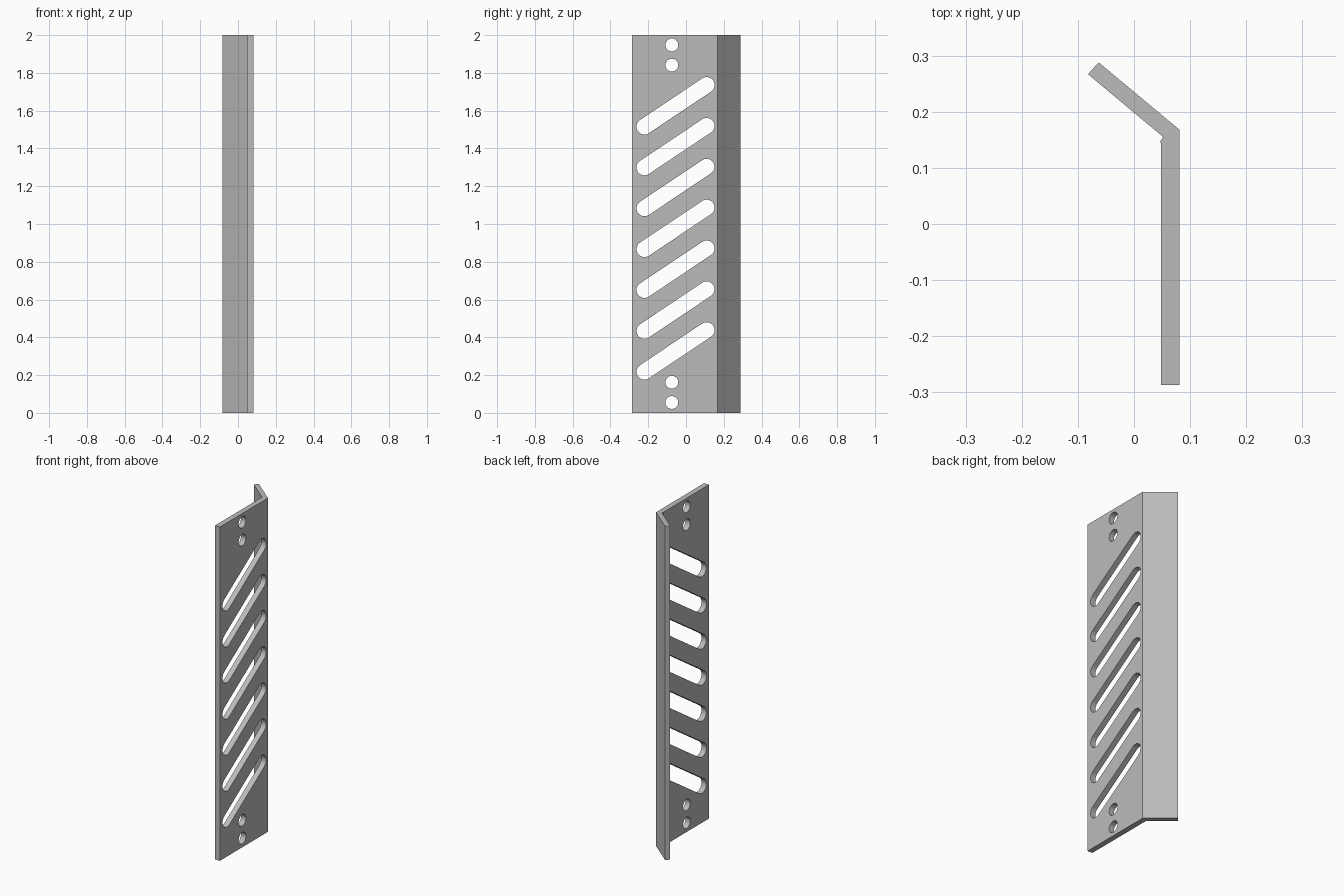
import bpy, bmesh, math
from mathutils import Vector

cube = bpy.data.objects.get("Cube")
if cube:
    bpy.data.objects.remove(cube, do_unlink=True)

grey = bpy.data.materials.new("plain grey metal")
grey.use_nodes = True
colour = (0.5, 0.5, 0.5, 1)
grey.diffuse_color = colour
grey.node_tree.nodes["Principled BSDF"].inputs["Base Color"].default_value = colour


def add_prism(bm, outline, offset):
    """Extrude a flat outline along offset into a closed solid."""
    face = bm.faces.new([bm.verts.new(p) for p in outline])
    new = bmesh.ops.extrude_face_region(bm, geom=[face])["geom"]
    bmesh.ops.translate(bm, vec=offset, verts=[v for v in new if isinstance(v, bmesh.types.BMVert)])


def make_object(name, bm):
    bmesh.ops.recalc_face_normals(bm, faces=bm.faces)
    mesh = bpy.data.meshes.new(name)
    bm.to_mesh(mesh)
    bm.free()
    mesh.materials.append(grey)
    obj = bpy.data.objects.new(name, mesh)
    bpy.context.collection.objects.link(obj)
    return obj


def slot_outline(start, end, radius, steps=16):
    """Rounded slot in the side plane; equal ends give a round hole."""
    angle = math.atan2(end[1] - start[1], end[0] - start[0])
    points = []
    for centre, turn in ((end, -math.pi / 2), (start, math.pi / 2)):
        last = steps if start != end else steps - 1
        for i in range(last + 1):
            a = angle + turn + math.pi * i / steps
            points.append((0.03, centre[0] + radius * math.cos(a), centre[1] + radius * math.sin(a)))
    return points


# Bent plate: upright face, small bend relief and angled flange
profile = [(0.048, -0.287), (0.081, -0.287), (0.081, 0.168), (-0.063, 0.288),
           (-0.082, 0.267), (0.052, 0.155), (0.047, 0.148), (0.048, 0.143)]
bm = bmesh.new()
add_prism(bm, [(x, y, 0) for x, y in profile], Vector((0, 0, 2)))
plate = make_object("bent_plate", bm)

# Slanted slots and mounting holes
bm = bmesh.new()
through = Vector((0.08, 0, 0))
for i in range(7):
    rise = i * 0.2163
    add_prism(bm, slot_outline((-0.22, 0.218 + rise), (0.109, 0.438 + rise), 0.042), through)
for z in (0.055, 0.162, 1.841, 1.948):
    add_prism(bm, slot_outline((-0.075, z), (-0.075, z), 0.034), through)
cutter = make_object("slot_cutter", bm)
cutter.hide_render = True
cutter.hide_set(True)

cut = plate.modifiers.new("slots", "BOOLEAN")
cut.operation = "DIFFERENCE"
cut.solver = "EXACT"
cut.object = cutter

# Bake the cut and smooth the round slot ends
bpy.ops.object.select_all(action="DESELECT")
plate.select_set(True)
bpy.context.view_layer.objects.active = plate
bpy.ops.object.modifier_apply(modifier=cut.name)
bpy.data.objects.remove(cutter, do_unlink=True)
bpy.ops.object.shade_smooth_by_angle(angle=math.radians(25))
